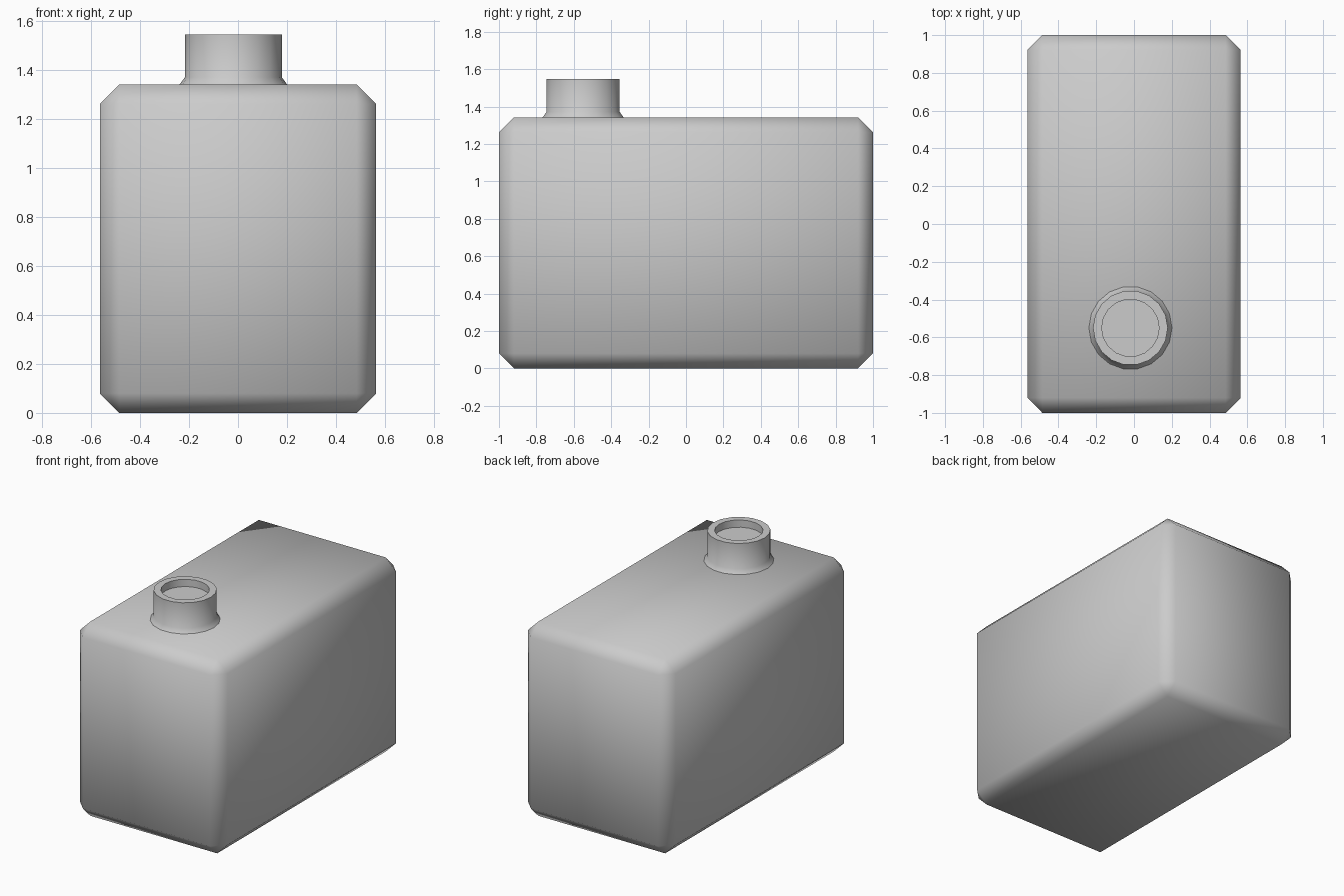
import bpy, bmesh, math

if "Cube" in bpy.data.objects:
    bpy.data.objects.remove(bpy.data.objects["Cube"])

def finish(bm, name):
    bmesh.ops.recalc_face_normals(bm, faces=bm.faces)
    me = bpy.data.meshes.new(name)
    bm.to_mesh(me)
    bm.free()
    ob = bpy.data.objects.new(name, me)
    bpy.context.collection.objects.link(ob)
    return ob

# Container body: box with a single-segment bevel, fully smooth shaded
W, D, H, BEVEL = 1.13, 2.0, 1.342, 0.08
bm = bmesh.new()
bmesh.ops.create_cube(bm, size=1)
for v in bm.verts:
    v.co = (v.co.x * W, v.co.y * D, (v.co.z + 0.5) * H)
bmesh.ops.bevel(bm, geom=bm.edges[:], offset=BEVEL, segments=1, affect='EDGES')
body = finish(bm, "container_body")
body.data.shade_smooth()

# Neck: 18-sided lathe with flared foot and recessed top
CX, CY, SIDES = -0.019, -0.55, 18
profile = [(0.22, 1.342), (0.198, 1.372), (0.198, 1.547), (0.152, 1.547), (0.152, 1.497)]
bm = bmesh.new()
rings = [[bm.verts.new((CX + r * math.cos(math.tau * i / SIDES),
                        CY + r * math.sin(math.tau * i / SIDES), z))
          for i in range(SIDES)] for r, z in profile]
for a, b in zip(rings, rings[1:]):
    for i in range(SIDES):
        j = (i + 1) % SIDES
        bm.faces.new((a[i], a[j], b[j], b[i]))
bm.faces.new(rings[-1])
neck = finish(bm, "neck")
bpy.ops.object.select_all(action='DESELECT')
neck.select_set(True)
bpy.context.view_layer.objects.active = neck
bpy.ops.object.shade_smooth_by_angle(angle=math.radians(50))
